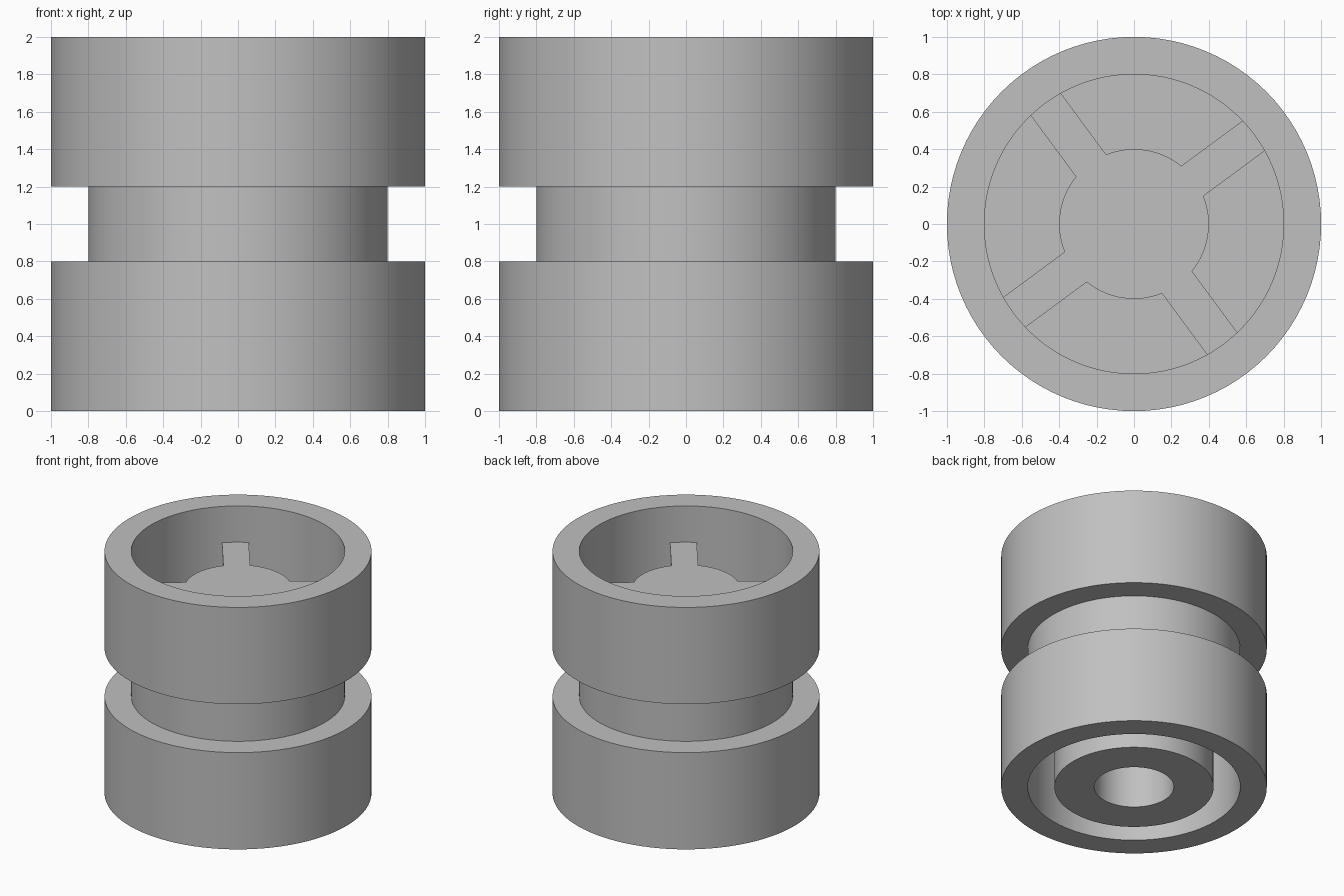
import bpy, bmesh
from math import sin, cos, asin, pi, radians

cube = bpy.data.objects.get("Cube")
if cube:
    bpy.data.objects.remove(cube, do_unlink=True)

SIDES = 96
GREY = (0.53, 0.53, 0.53, 1)
grey = bpy.data.materials.new("light grey")
grey.use_nodes = True
grey.diffuse_color = GREY
grey.node_tree.nodes["Principled BSDF"].inputs["Base Color"].default_value = GREY


def finish(bm, name):
    """Turn a bmesh into a smooth-shaded object with sharp rims."""
    bmesh.ops.recalc_face_normals(bm, faces=bm.faces)
    mesh = bpy.data.meshes.new(name)
    bm.to_mesh(mesh)
    bm.free()
    mesh.materials.append(grey)
    obj = bpy.data.objects.new(name, mesh)
    bpy.context.collection.objects.link(obj)
    bpy.ops.object.select_all(action='DESELECT')
    obj.select_set(True)
    bpy.context.view_layer.objects.active = obj
    bpy.ops.object.shade_smooth_by_angle(angle=radians(30))


def lathe(name, profile):
    """Revolve an (r, z) profile about the z axis."""
    bm = bmesh.new()
    verts = [bm.verts.new((r, 0, z)) for r, z in profile]
    edges = [bm.edges.new(pair) for pair in zip(verts, verts[1:])]
    bmesh.ops.spin(bm, geom=verts + edges, axis=(0, 0, 1), cent=(0, 0, 0),
                   angle=2 * pi, steps=SIDES, use_duplicate=False)
    bmesh.ops.remove_doubles(bm, verts=bm.verts, dist=0.0001)
    finish(bm, name)


# Grooved body: bored lower hub, ring groove, two rims, waist and top recess
GROOVE_TOP, RECESS_FLOOR = 0.7, 1.3
lathe("grooved_body", [
    (0, GROOVE_TOP), (0.3, GROOVE_TOP), (0.3, 0), (0.6, 0),
    (0.6, GROOVE_TOP), (0.8, GROOVE_TOP), (0.8, 0), (1, 0),
    (1, 0.8), (0.8, 0.8), (0.8, 1.2), (1, 1.2), (1, 2),
    (0.8, 2), (0.8, RECESS_FLOOR), (0, RECESS_FLOOR)])

# Four-spoked hub inside the top recess, spoke ends sunk into the wall
HUB, REACH, HALF_WIDTH, ARC_STEPS = 0.4, 0.81, 0.1, 16
outline = []
for i in range(4):
    mid = radians(36.4) + i * pi / 2
    tip, root = asin(HALF_WIDTH / REACH), asin(HALF_WIDTH / HUB)
    outline += [(REACH, mid - tip), (REACH, mid), (REACH, mid + tip)]
    span = pi / 2 - 2 * root
    outline += [(HUB, mid + root + span * k / ARC_STEPS)
                for k in range(ARC_STEPS + 1)]

bm = bmesh.new()
base = bm.faces.new([bm.verts.new((r * cos(a), r * sin(a), RECESS_FLOOR - 0.04))
                     for r, a in outline])
top = bmesh.ops.extrude_face_region(bm, geom=[base], use_keep_orig=True)["geom"]
for v in top:
    if isinstance(v, bmesh.types.BMVert):
        v.co.z = 1.7
finish(bm, "spoked_hub")
